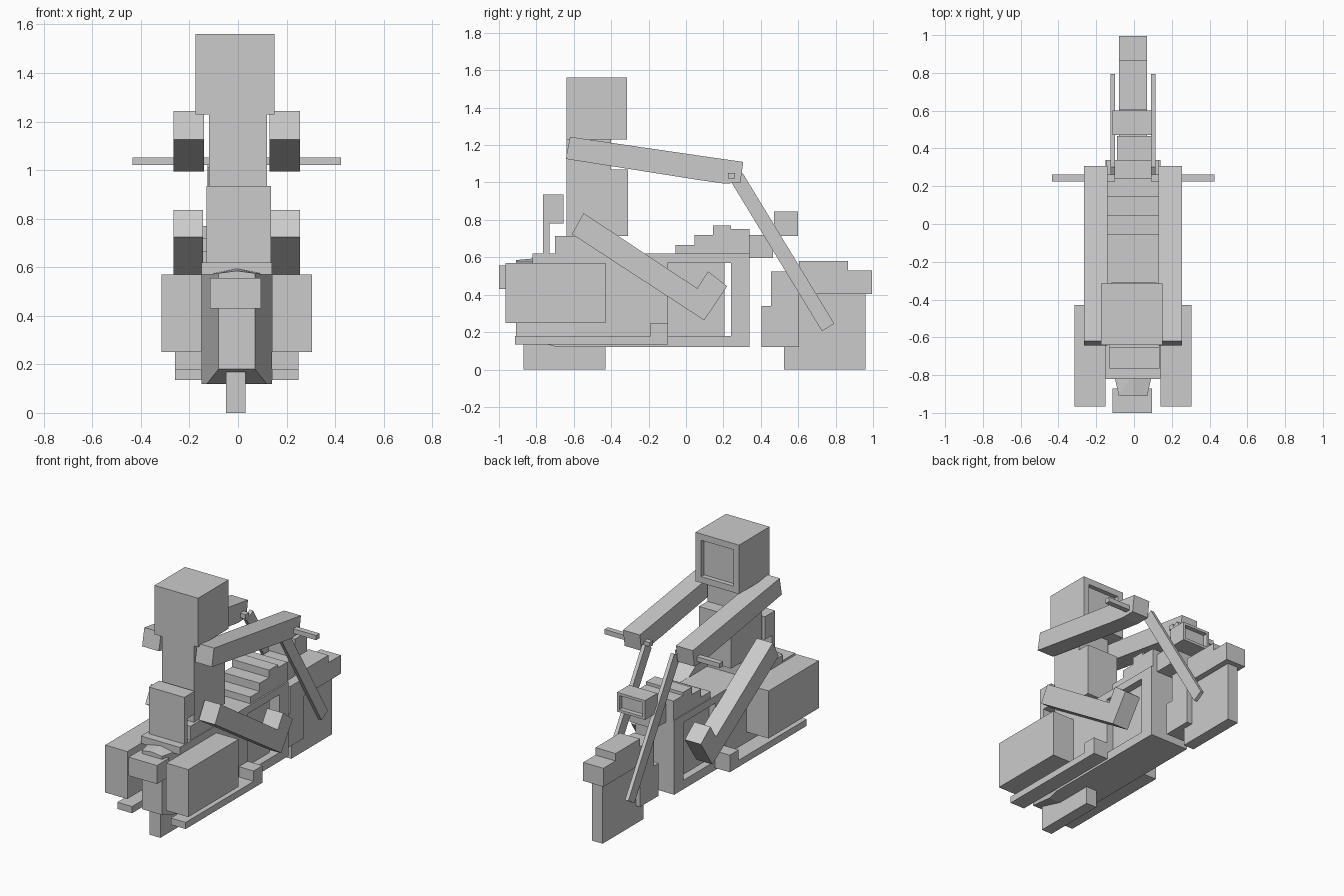
import bpy, bmesh
from mathutils import Vector

if "Cube" in bpy.data.objects:
    bpy.data.objects.remove(bpy.data.objects["Cube"], do_unlink=True)

grey = bpy.data.materials.new("plain_grey")
grey.use_nodes = True
grey.diffuse_color = (0.6, 0.6, 0.6, 1)
grey.node_tree.nodes["Principled BSDF"].inputs["Base Color"].default_value = (0.6, 0.6, 0.6, 1)


def finish(name, bm):
    bmesh.ops.recalc_face_normals(bm, faces=bm.faces)
    mesh = bpy.data.meshes.new(name)
    bm.to_mesh(mesh)
    bm.free()
    mesh.materials.append(grey)
    obj = bpy.data.objects.new(name, mesh)
    bpy.context.collection.objects.link(obj)
    return obj


def prism(name, x0, x1, outline):
    """Side outline of (y, z) points, pushed from x0 to x1."""
    bm = bmesh.new()
    face = bm.faces.new([bm.verts.new((x0, y, z)) for y, z in outline])
    new = bmesh.ops.extrude_face_region(bm, geom=[face])["geom"]
    moved = [v for v in new if isinstance(v, bmesh.types.BMVert)]
    bmesh.ops.translate(bm, verts=moved, vec=(x1 - x0, 0, 0))
    return finish(name, bm)


def box(name, x, y, z, recess=0):
    """Box from three ranges; recess sinks a window into the +y face."""
    bm = bmesh.new()
    bmesh.ops.create_cube(bm, size=1)
    for v in bm.verts:
        v.co = [r[0] if c < 0 else r[1] for c, r in zip(v.co, (x, y, z))]
    if recess:
        bm.normal_update()
        face = max(bm.faces, key=lambda f: f.calc_center_median().y)
        bmesh.ops.inset_individual(bm, faces=[face], thickness=recess)
        bmesh.ops.inset_individual(bm, faces=[face], thickness=0.0005, depth=-0.03)
    return finish(name, bm)


def hull(name, points):
    bm = bmesh.new()
    for p in points:
        bm.verts.new(p)
    bmesh.ops.convex_hull(bm, input=bm.verts)
    bmesh.ops.dissolve_limit(bm, angle_limit=0.01, verts=bm.verts, edges=bm.edges)
    return finish(name, bm)


def beam(name, x, start, end, width):
    """Straight bar in the side plane between two (y, z) points."""
    a, b = Vector(start), Vector(end)
    d = (b - a).normalized() * width / 2
    n = Vector((-d.y, d.x))
    return prism(name, x[0], x[1], [a + n, b + n, b - n, a - n])


# Wheels
wheel_x = (-0.05, 0.03)
box("rear_wheel", wheel_x, (-0.87, -0.43), (0, 0.4))
box("front_wheel", wheel_x, (0.525, 0.96), (0, 0.42))

# Front fender
prism("front_fender_rear", -0.08, 0.07, [(0.405, 0.12), (0.605, 0.12), (0.605, 0.525),
      (0.455, 0.525), (0.455, 0.34), (0.405, 0.34)])
prism("front_fender_top", -0.08, 0.07, [(0.605, 0.405), (0.995, 0.405), (0.995, 0.53),
      (0.865, 0.53), (0.865, 0.58), (0.605, 0.58)])

# Body, narrowing to the rear with a rising underside
body = []
for y, half, low in ((-0.91, 0.075, 0.18), (-0.69, 0.123, 0.12),
                     (-0.59, 0.145, 0.12), (-0.1, 0.145, 0.12)):
    body += [(s * half - 0.005, y, z) for s in (-1, 1) for z in (low, 0.57)]
hull("rear_body", body)
hull("tail_cap", [(s * w - 0.005, y, z) for s in (-1, 1) for w, y, z in (
    (0.075, -0.91, 0.57), (0.1, -0.8, 0.57), (0.075, -0.91, 0.575),
    (0, -0.91, 0.585), (0, -0.8, 0.595), (0.1, -0.8, 0.575))])

# Frame around the engine
frame_x = (-0.15, 0.14)
box("frame_floor", frame_x, (-0.1, 0.34), (0.12, 0.18))
box("frame_front", frame_x, (0.24, 0.34), (0.18, 0.57))
box("frame_top", frame_x, (-0.82, 0.34), (0.57, 0.62))
box("engine", (-0.1, 0.09), (-0.1, 0.205), (0.18, 0.57))

# Stepped fuel tank, neck and headlight
prism("fuel_tank", -0.145, 0.13, [(-0.055, 0.62), (0.34, 0.62), (0.34, 0.75), (0.24, 0.75),
      (0.24, 0.77), (0.145, 0.77), (0.145, 0.72), (0.045, 0.72), (0.045, 0.665), (-0.055, 0.665)])
box("steering_neck", (-0.09, 0.095), (0.34, 0.465), (0.595, 0.72))
box("headlight", (-0.115, 0.095), (0.47, 0.6), (0.715, 0.845), recess=0.025)

# Seat, backrest and tail light
box("seat", (-0.13, 0.135), (-0.7, -0.42), (0.62, 0.715))
box("backrest_plate", (-0.13, 0.135), (-0.765, -0.73), (0.62, 0.935))
box("backrest_pad", (-0.13, 0.135), (-0.73, -0.655), (0.78, 0.935))
box("tail_light", (-0.115, 0.095), (-1.0, -0.87), (0.43, 0.555))

# Rider
box("head", (-0.175, 0.15), (-0.64, -0.315), (1.23, 1.56), recess=0.06)
prism("torso", -0.12, 0.12, [(-0.64, 0.715), (-0.31, 0.715), (-0.31, 1.07), (-0.4, 1.07),
      (-0.4, 1.23), (-0.64, 1.23)])

arm = [(-0.643, 1.126), (0.07, 1.013), (0.2, 0.995), (0.29, 0.997),
       (0.306, 1.11), (0.13, 1.135), (-0.62, 1.244)]
leg = [(-0.61, 0.724), (0.097, 0.263), (0.22, 0.445), (0.118, 0.525),
       (0.06, 0.434), (-0.547, 0.836)]

# Paired parts
for side, s in (("left", 1), ("right", -1)):
    shift = 0 if s > 0 else -0.01

    def span(a, b):
        return tuple(sorted((s * a + shift, s * b + shift)))

    prism(side + "_arm", *span(0.13, 0.255), arm)
    prism(side + "_leg", *span(0.135, 0.255), leg)
    box(side + "_handlebar", span(0.09, 0.425), (0.225, 0.262), (1.02, 1.052))
    beam(side + "_fork", span(0.09, 0.115), (0.27, 1.03), (0.76, 0.225), 0.077)
    box(side + "_saddlebag", span(0.14, 0.305), (-0.965, -0.43), (0.25, 0.57))
    box(side + "_exhaust_pipe", span(0.14, 0.25), (-0.915, -0.095), (0.135, 0.18))
    box(side + "_exhaust_elbow", span(0.14, 0.25), (-0.19, -0.095), (0.18, 0.25))
